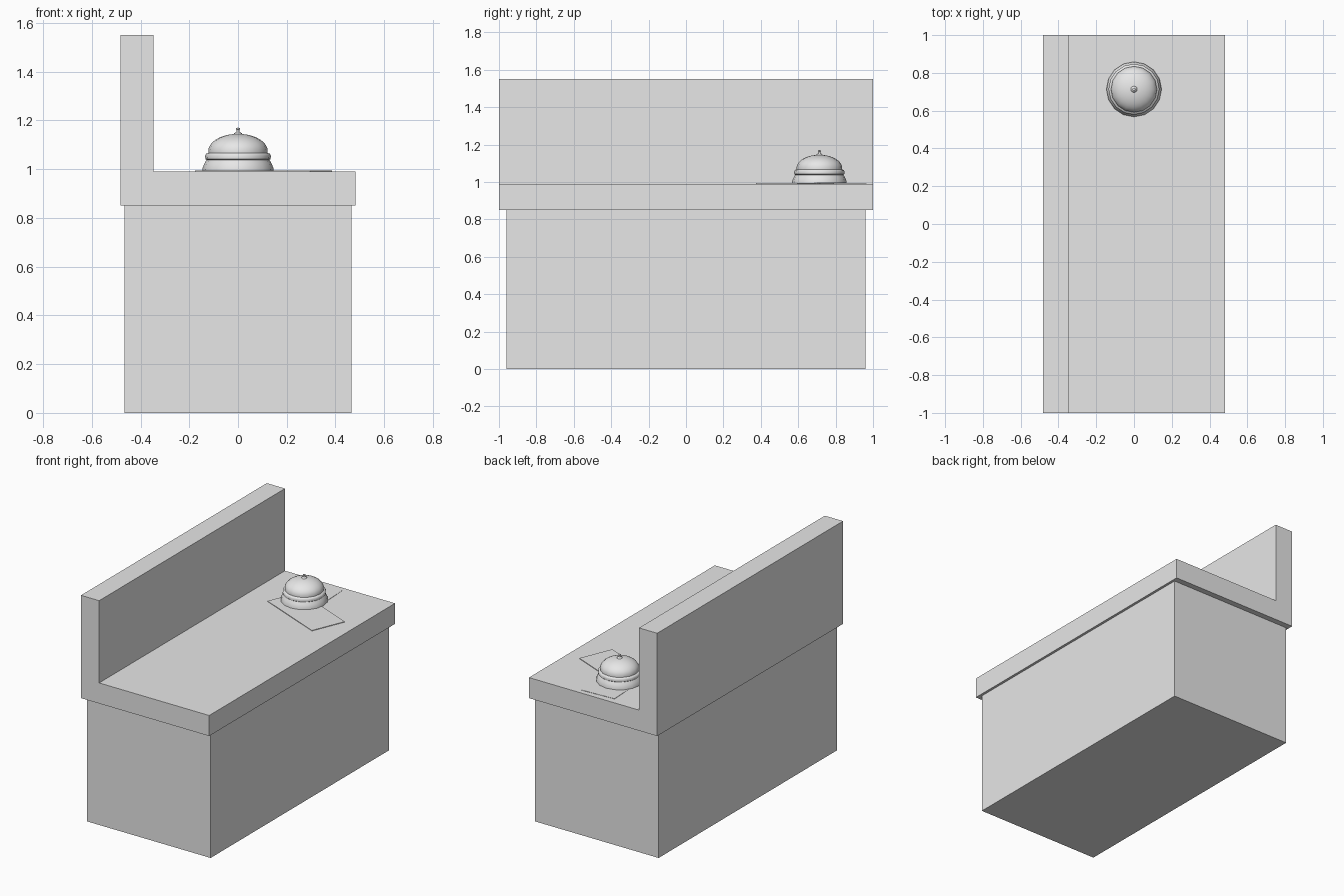
import bpy, bmesh, math
from mathutils import Matrix, Vector

cube = bpy.data.objects.get("Cube")
if cube:
    bpy.data.objects.remove(cube, do_unlink=True)

grey = bpy.data.materials.new("light grey")
grey.use_nodes = True
grey.diffuse_color = (0.8, 0.8, 0.8, 1)
grey.node_tree.nodes["Principled BSDF"].inputs["Base Color"].default_value = grey.diffuse_color


def finish(name, bm):
    bmesh.ops.recalc_face_normals(bm, faces=bm.faces)
    mesh = bpy.data.meshes.new(name)
    bm.to_mesh(mesh)
    bm.free()
    mesh.materials.append(grey)
    obj = bpy.data.objects.new(name, mesh)
    bpy.context.collection.objects.link(obj)
    return obj


def box(name, centre, size, turn=0):
    bm = bmesh.new()
    place = Matrix.Translation(centre) @ Matrix.Rotation(math.radians(turn), 4, "Z")
    bmesh.ops.create_cube(bm, size=1, matrix=place @ Matrix.Diagonal((*size, 1)))
    return finish(name, bm)


def extrude_along_y(name, profile, half):
    bm = bmesh.new()
    face = bm.faces.new([bm.verts.new((x, -half, z)) for x, z in profile])
    new = bmesh.ops.extrude_face_region(bm, geom=[face])["geom"]
    verts = [v for v in new if isinstance(v, bmesh.types.BMVert)]
    bmesh.ops.translate(bm, verts=verts, vec=(0, 2 * half, 0))
    return finish(name, bm)


def lathe(name, profile, centre, sides):
    bm = bmesh.new()
    verts = [bm.verts.new((r, 0, z)) for r, z in profile]
    edges = [bm.edges.new(pair) for pair in zip(verts, verts[1:])]
    bmesh.ops.spin(bm, geom=verts + edges, cent=(0, 0, 0), axis=(0, 0, 1),
                   angle=math.tau, steps=sides)
    bmesh.ops.remove_doubles(bm, verts=bm.verts, dist=0.0001)
    bmesh.ops.translate(bm, verts=bm.verts, vec=centre)
    obj = finish(name, bm)
    bpy.ops.object.select_all(action="DESELECT")
    obj.select_set(True)
    bpy.context.view_layer.objects.active = obj
    bpy.ops.object.shade_smooth_by_angle(angle=math.radians(40))
    return obj


# Desk body, and countertop with its raised side wall
TOP = 0.99
box("desk_body", (0, 0, 0.425), (0.932, 1.92, 0.85))
extrude_along_y("countertop_and_wall", [(-0.483, 0.85), (0.483, 0.85), (0.483, TOP),
                                        (-0.346, TOP), (-0.346, 1.55), (-0.483, 1.55)], 1)

# Two loose sheets of paper
box("upper_paper", (0.105, 0.583, TOP + 0.002), (0.51, 0.24, 0.004), -22.5)
box("lower_paper", (0, 0.78, TOP + 0.001), (0.24, 0.36, 0.002), 3)

# Bell: flared base, rim and dome
bell = Vector((0, 0.713, TOP + 0.003))
dome = [(0.122 * math.cos(a), 0.081 + 0.071 * math.sin(a))
        for a in (math.radians(d) for d in range(0, 91, 10))]
lathe("bell", [(0, 0), (0.146, 0), (0.145, 0.012), (0.138, 0.030), (0.129, 0.045),
               (0.134, 0.049), (0.135, 0.062), (0.131, 0.070), (0.122, 0.074)] + dome,
      bell, 16)

# Push button on the bell
lathe("bell_button", [(0.018, 0.148), (0.016, 0.154), (0.007, 0.160), (0.005, 0.168),
                      (0.008, 0.170), (0.008, 0.175), (0, 0.178)], bell, 12)
